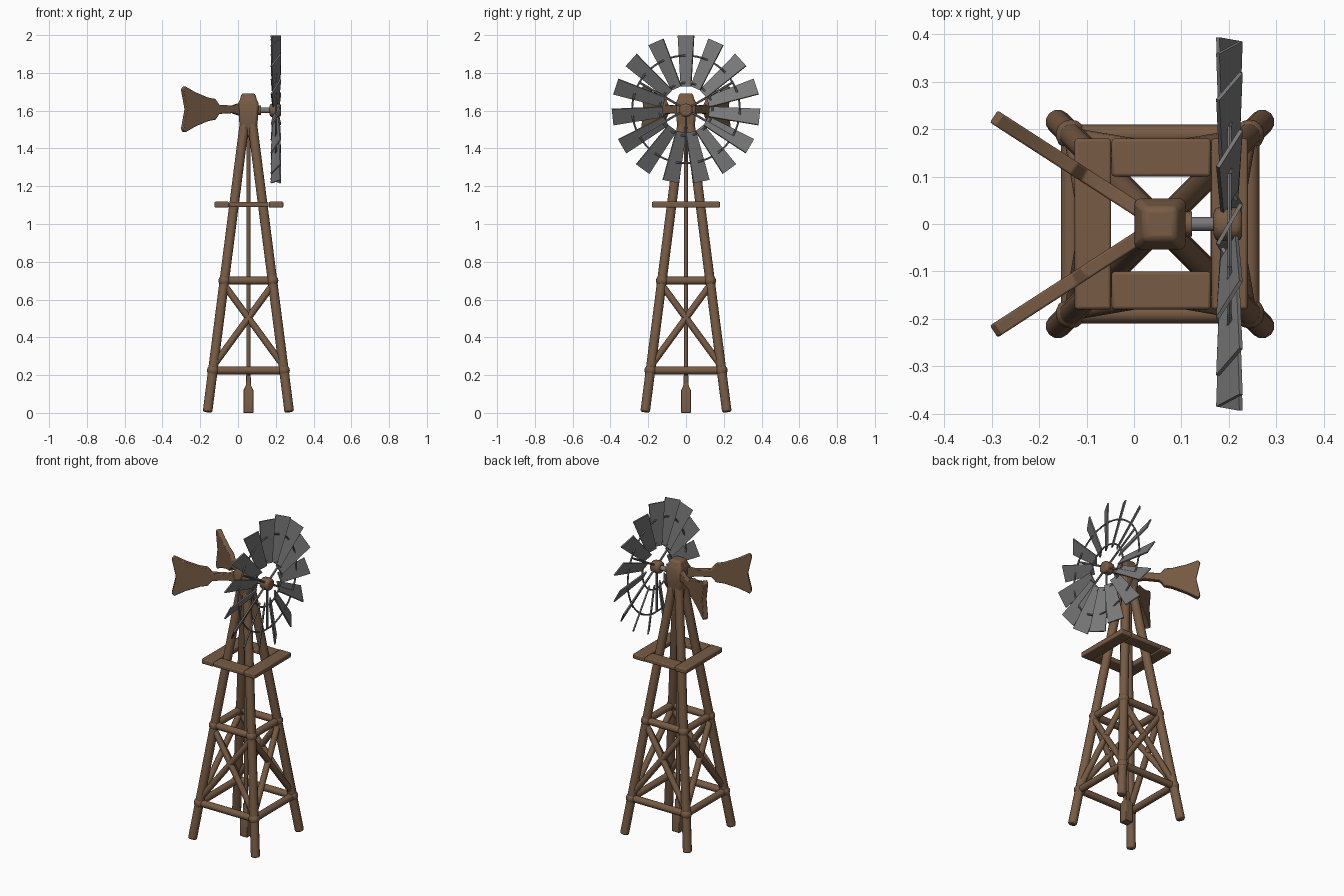
import bpy, bmesh, math
from mathutils import Vector

if "Cube" in bpy.data.objects:
    bpy.data.objects.remove(bpy.data.objects["Cube"])

CX = 0.055          # tower axis
RZ, RX = 1.607, 0.201   # rotor centre


def material(name, rgb):
    m = bpy.data.materials.new(name)
    m.diffuse_color = (*rgb, 1)
    m.use_nodes = True
    m.node_tree.nodes["Principled BSDF"].inputs["Base Color"].default_value = m.diffuse_color
    return m


WOOD = material("brown wood", (0.185, 0.105, 0.058))
METAL = material("grey metal", (0.19, 0.19, 0.19))


def finish(ob, name, mat, bevel=0.0):
    ob.name = name
    ob.data.materials.append(mat)
    if bevel:
        b = ob.modifiers.new("bevel", 'BEVEL')
        b.width, b.segments = bevel, 2
    bpy.ops.object.select_all(action='DESELECT')
    ob.select_set(True)
    bpy.context.view_layer.objects.active = ob
    bpy.ops.object.shade_smooth_by_angle(angle=math.radians(40))
    return ob


def mesh(name, verts, faces, mat, bevel=0.0):
    me = bpy.data.meshes.new(name)
    me.from_pydata([tuple(v) for v in verts], [], faces)
    bm = bmesh.new()
    bm.from_mesh(me)
    bmesh.ops.recalc_face_normals(bm, faces=bm.faces)
    bm.to_mesh(me)
    bm.free()
    ob = bpy.data.objects.new(name, me)
    bpy.context.collection.objects.link(ob)
    return finish(ob, name, mat, bevel)


def rod(name, a, b, r, mat=WOOD, sides=12, bevel=0.0):
    a, b = Vector(a), Vector(b)
    bpy.ops.mesh.primitive_cylinder_add(vertices=sides, radius=r, depth=(b - a).length, location=(a + b) / 2)
    ob = bpy.context.object
    ob.rotation_euler = (b - a).to_track_quat('Z', 'Y').to_euler()
    return finish(ob, name, mat, bevel)


def ball(name, p, r):
    bpy.ops.mesh.primitive_uv_sphere_add(segments=14, ring_count=8, radius=r, location=p)
    return finish(bpy.context.object, name, WOOD)


def box(name, lo, hi, bevel=0.006):
    v = [(x, y, z) for x in (lo[0], hi[0]) for y in (lo[1], hi[1]) for z in (lo[2], hi[2])]
    f = [(0, 1, 3, 2), (4, 6, 7, 5), (0, 4, 5, 1), (2, 3, 7, 6), (0, 2, 6, 4), (1, 5, 7, 3)]
    return mesh(name, v, f, WOOD, bevel)


def loft(name, levels, bevel):
    """Stack of squares (z, half width) around the tower axis."""
    v = [(CX + sx * h, sy * h, z) for z, h in levels for sx, sy in ((-1, -1), (1, -1), (1, 1), (-1, 1))]
    n = len(levels)
    f = [(4*i + k, 4*i + (k+1) % 4, 4*i + 4 + (k+1) % 4, 4*i + 4 + k) for i in range(n - 1) for k in range(4)]
    f += [(0, 1, 2, 3), tuple(range(4*n - 4, 4*n))]
    return mesh(name, v, f, WOOD, bevel)


def leg_point(k, z):
    sx, sy = ((-1, -1), (1, -1), (1, 1), (-1, 1))[k % 4]
    o = 0.217 - 0.128 * z
    return Vector((CX + sx * o, sy * o, z))


# tower: legs, joints, rails and cross braces on four sides
for k in range(4):
    rod("leg", leg_point(k, 0.005), leg_point(k, 1.56), 0.026, bevel=0.008)
    for z in (0.225, 0.7):
        ball("leg_joint", leg_point(k, z), 0.032)
        rod("rail", leg_point(k, z), leg_point(k + 1, z), 0.021)
    rod("cross_brace", leg_point(k, 0.25), leg_point(k + 1, 0.68), 0.018)
    rod("cross_brace", leg_point(k + 1, 0.25), leg_point(k, 0.68), 0.018)

# pump rod with its square foot
rod("pump_rod", (CX, 0, 0.1), (CX, 0, 1.58), 0.011)
loft("pump_foot", [(0, 0.026), (0.12, 0.026), (0.145, 0.014), (0.2, 0.012)], 0.003)

# platform of four planks
for x in (-0.125, 0.163):
    box("platform_end_plank", (x, -0.18, 1.087), (x + 0.077, 0.18, 1.118))
for y in (-0.18, 0.1):
    box("platform_side_plank", (-0.047, y, 1.089), (0.162, y + 0.08, 1.116))

# head
loft("head", [(1.46, 0.036), (1.55, 0.05), (1.64, 0.054), (1.66, 0.044), (1.692, 0.036)], 0.012)

# two tail vanes spread in a V; outline is (distance, height)
outline = [(0, .028), (.06, .032), (.1, .02), (.19, .024), (.215, .055), (.26, .062), (.34, .09), (.405, .122),
           (.418, .105), (.395, .0), (.418, -.105), (.405, -.122), (.34, -.09), (.26, -.062), (.215, -.055),
           (.19, -.024), (.1, -.02), (.06, -.032), (0, -.028)]
n = len(outline)
for s in (-1, 1):
    d = Vector((-0.345, s * 0.223, 0)).normalized()
    w = Vector((-d.y, d.x, 0)) * 0.015
    pts = [Vector((CX, 0, 1.607)) + d * r + Vector((0, 0, h)) for r, h in outline]
    faces = [tuple(range(n)), tuple(range(n, 2 * n))]
    faces += [(i, (i + 1) % n, n + (i + 1) % n, n + i) for i in range(n)]
    mesh("tail_vane", [p + w for p in pts] + [p - w for p in pts], faces, WOOD, 0.004)

# axle and hub
rod("axle", (0.08, 0, RZ - 0.005), (0.2, 0, RZ - 0.005), 0.015, METAL)
rod("axle_collar", (0.09, 0, RZ - 0.005), (0.122, 0, RZ - 0.005), 0.026)
rod("hub", (0.168, 0, RZ - 0.005), (0.228, 0, RZ - 0.005), 0.037, bevel=0.012)

# rotor: pitched blades, rings and spokes
X = Vector((1, 0, 0))
C = Vector((RX, 0, RZ))
for i in range(15):
    a = math.pi / 2 + i * math.tau / 15
    out = Vector((0, math.cos(a), math.sin(a)))
    side = Vector((0, math.sin(a), -math.cos(a)))
    chord = side * math.cos(math.radians(30)) + X * math.sin(math.radians(30))
    thick = out.cross(chord) * 0.004
    v = [C + out * r + chord * (s * h) + thick * t
         for t in (-1, 1) for r, h, s in ((.122, .031, -1), (.122, .031, 1), (.391, .049, 1), (.391, .049, -1))]
    mesh("blade", v, [(0, 1, 2, 3), (4, 5, 6, 7)] + [(k, (k+1) % 4, 4 + (k+1) % 4, 4 + k) for k in range(4)], METAL)
    m = C + out * 0.285
    rod("blade_clip", m - side * 0.012, m + side * 0.03, 0.006, METAL, 6)
for r in (0.14, 0.285):
    bpy.ops.mesh.primitive_torus_add(major_radius=r, minor_radius=0.005, major_segments=60, minor_segments=6,
                                     location=C, rotation=(0, math.pi / 2, 0))
    finish(bpy.context.object, "rotor_ring", METAL)
for deg in (30, 150, 210, 270, 330):
    a = math.radians(deg)
    rod("spoke", C, C + Vector((0, math.cos(a), math.sin(a))) * 0.285, 0.006, METAL, 6)
